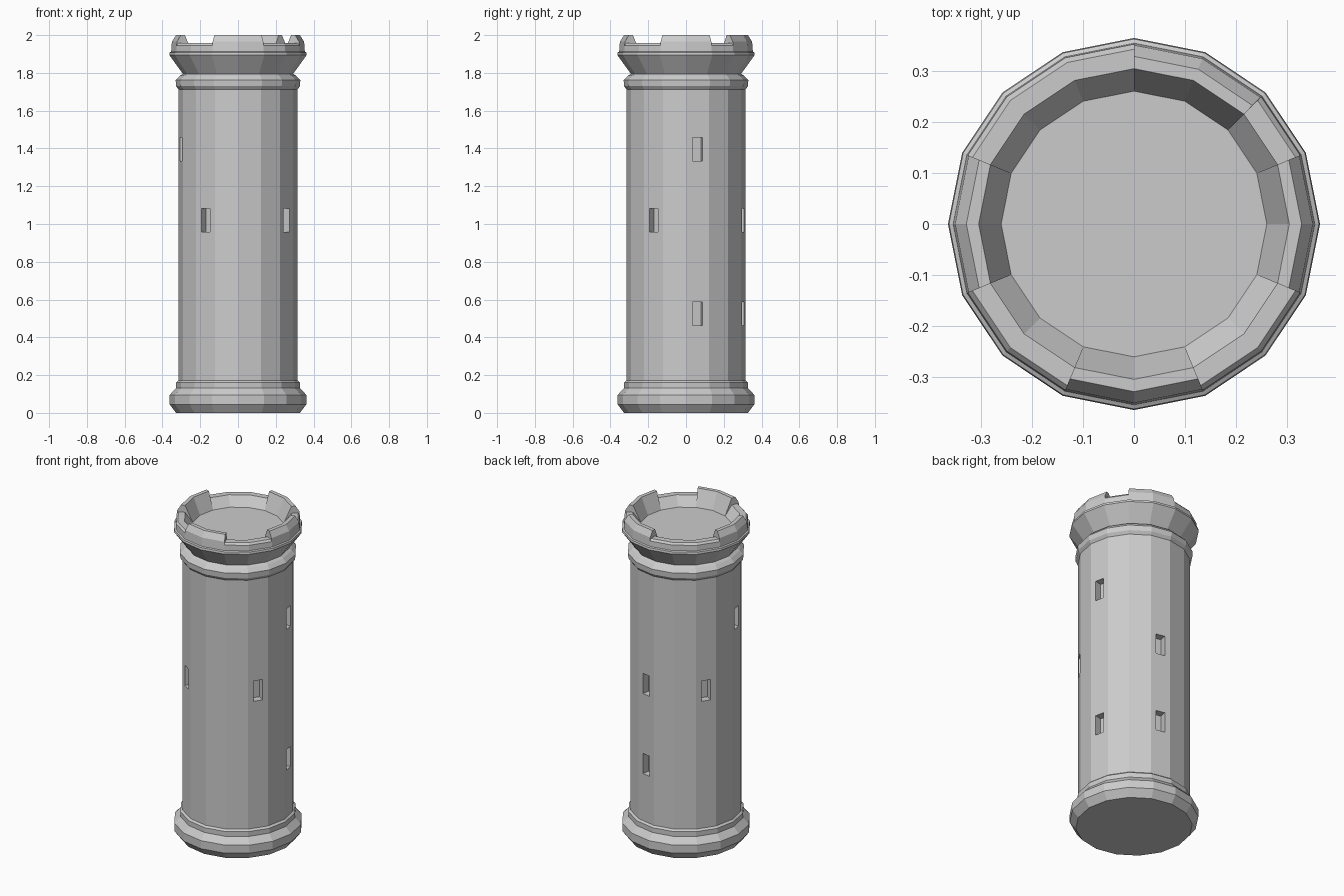
import bpy, bmesh, math

if "Cube" in bpy.data.objects:
    bpy.data.objects.remove(bpy.data.objects["Cube"])

SIDES = 16
STEP = 2 * math.pi / SIDES


def finish(name, bm):
    bmesh.ops.recalc_face_normals(bm, faces=bm.faces)
    mesh = bpy.data.meshes.new(name)
    bm.to_mesh(mesh)
    bm.free()
    obj = bpy.data.objects.new(name, mesh)
    bpy.context.collection.objects.link(obj)
    return obj


def ring_point(r, z, k):
    return (r * math.cos(k * STEP), r * math.sin(k * STEP), z)


def lathe(name, profile):
    """Full turn of an open profile, capped at both ends."""
    bm = bmesh.new()
    rings = [[bm.verts.new(ring_point(r, z, k)) for k in range(SIDES)] for r, z in profile]
    for a, b in zip(rings, rings[1:]):
        for k in range(SIDES):
            n = (k + 1) % SIDES
            bm.faces.new((a[k], a[n], b[n], b[k]))
    bm.faces.new(rings[0])
    bm.faces.new(rings[-1])
    return finish(name, bm)


def arc(name, section, start, count):
    """Partial turn of a closed cross-section, capped at both ends."""
    bm = bmesh.new()
    cuts = [[bm.verts.new(ring_point(r, z, start + i)) for r, z in section]
            for i in range(count + 1)]
    m = len(section)
    for a, b in zip(cuts, cuts[1:]):
        for j in range(m):
            n = (j + 1) % m
            bm.faces.new((a[j], a[n], b[n], b[j]))
    bm.faces.new(cuts[0])
    bm.faces.new(cuts[-1])
    return finish(name, bm)


# Tower body: plinth, collar, shaft, upper ring, flared head and floor
tower = lathe("tower_body", [
    (0.328, 0.0), (0.362, 0.045), (0.362, 0.095), (0.327, 0.132),
    (0.327, 0.138), (0.327, 0.162), (0.315, 0.172),
    (0.315, 1.712), (0.328, 1.73), (0.330, 1.762), (0.308, 1.785),
    (0.292, 1.795), (0.364, 1.895), (0.362, 1.908), (0.354, 1.912), (0.26, 1.90)])

# Window recesses: (face number, height)
bm = bmesh.new()
for face, z in [(0, 1.395), (0, 0.525), (3, 1.02), (3, 0.525),
                (6, 1.02), (8, 1.395), (10, 1.02), (14, 1.02)]:
    ang = (face + 0.5) * STEP
    apothem = 0.315 * math.cos(STEP / 2)
    ux, uy = math.cos(ang), math.sin(ang)
    box = bmesh.ops.create_cube(bm, size=1)["verts"]
    for v in box:
        d, w, h = v.co.x * 0.09 + apothem, v.co.y * 0.055, v.co.z * 0.125
        v.co = (ux * d - uy * w, uy * d + ux * w, z + h)
cutter = finish("window_cutter", bm)
cutter.hide_render = True
mod = tower.modifiers.new("windows", "BOOLEAN")
mod.operation = "DIFFERENCE"
mod.solver = "EXACT"
mod.object = cutter
bpy.context.view_layer.objects.active = tower
bpy.ops.object.modifier_apply(modifier=mod.name)
bpy.data.objects.remove(cutter)

# Battlements: low wall and raised merlon sections around the rim
low = [(0.26, 1.90), (0.354, 1.911), (0.352, 1.945), (0.342, 1.957), (0.304, 1.957)]
high = [(0.26, 1.90), (0.354, 1.911), (0.350, 1.965), (0.328, 2.0), (0.304, 2.0)]
for start, count in [(-5, 2), (-1, 2), (2, 2), (7, 2)]:
    arc("merlon", high, start, count)
for start, count in [(-3, 2), (1, 1), (4, 3), (9, 2)]:
    arc("parapet_gap", low, start, count)
